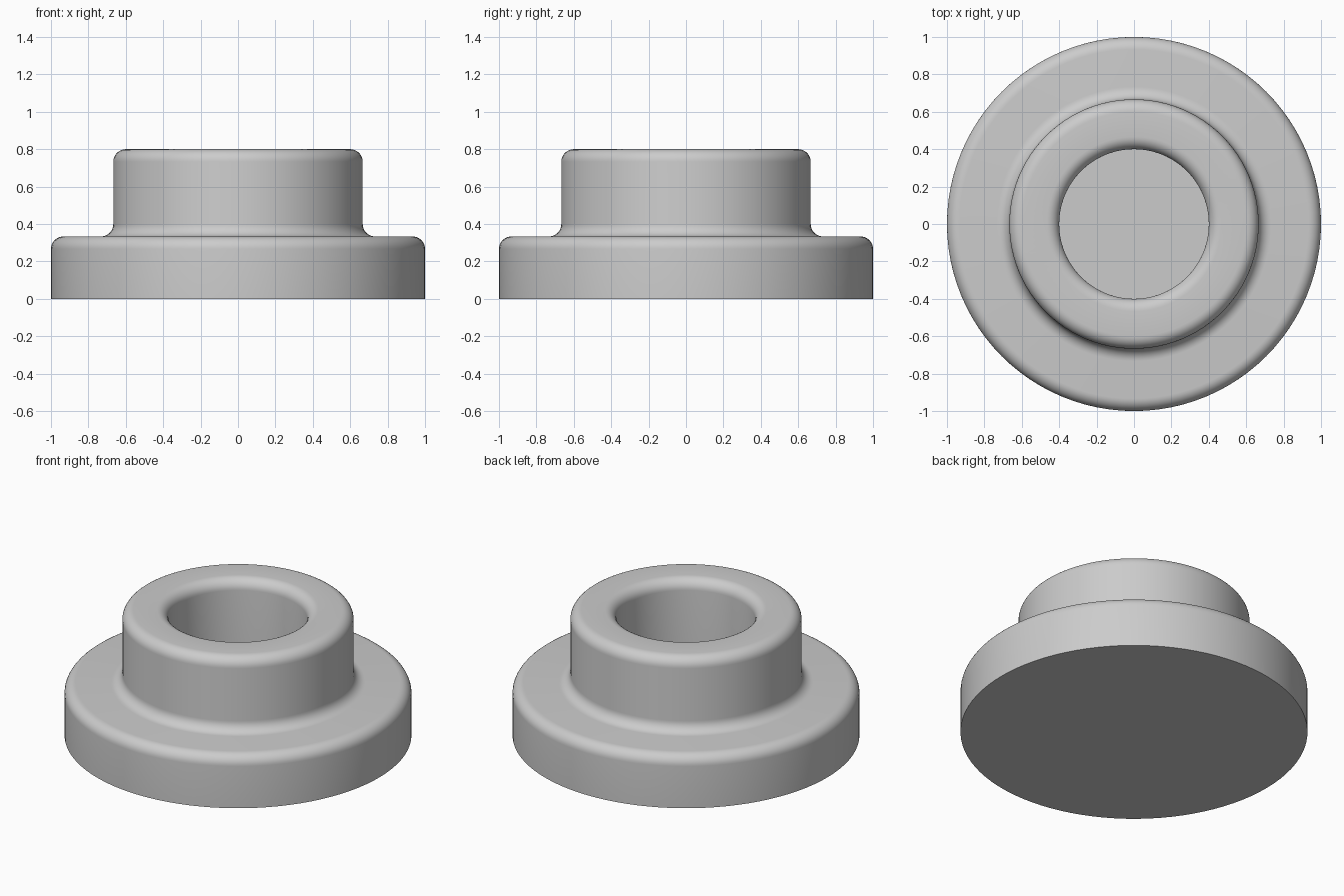
import bpy
import bmesh
import math

cube = bpy.data.objects.get("Cube")
if cube:
    bpy.data.objects.remove(cube, do_unlink=True)

SEGMENTS = 96
UNIT = 1 / 15          # every dimension is a whole number of these
FILLET = 1


def arc(cx, cz, start, end, steps=8):
    """Quarter-round profile points, angles in degrees."""
    points = []
    for i in range(steps + 1):
        a = math.radians(start + (end - start) * i / steps)
        points.append((cx + FILLET * math.cos(a), cz + FILLET * math.sin(a)))
    return points


# Profile from the centre of the underside to the centre of the bore floor
profile = [(0, 0), (15, 0)]
profile += arc(14, 4, 0, 90)         # flange rim
profile += arc(11, 6, 270, 180)      # neck fillet
profile += arc(9, 11, 0, 90)         # outer lip
profile += arc(7, 11, 90, 180)       # bore lip
profile += [(6, 2), (0, 2)]          # blind bore

# Flanged bushing, spun around z
bm = bmesh.new()
verts = [bm.verts.new((r * UNIT, 0, z * UNIT)) for r, z in profile]
edges = [bm.edges.new(pair) for pair in zip(verts, verts[1:])]
bmesh.ops.spin(bm, geom=verts + edges, cent=(0, 0, 0), axis=(0, 0, 1),
               angle=math.tau, steps=SEGMENTS, use_merge=True)
bmesh.ops.remove_doubles(bm, verts=bm.verts, dist=0.0001)
bmesh.ops.recalc_face_normals(bm, faces=bm.faces)
mesh = bpy.data.meshes.new("flanged_bushing")
bm.to_mesh(mesh)
bm.free()

bushing = bpy.data.objects.new("flanged_bushing", mesh)
bpy.context.collection.objects.link(bushing)

# Plain grey
grey = bpy.data.materials.new("plain_grey")
grey.use_nodes = True
colour = (0.6, 0.6, 0.6, 1)
grey.diffuse_color = colour
grey.node_tree.nodes["Principled BSDF"].inputs["Base Color"].default_value = colour
mesh.materials.append(grey)

bpy.ops.object.select_all(action="DESELECT")
bushing.select_set(True)
bpy.context.view_layer.objects.active = bushing
bpy.ops.object.shade_smooth_by_angle(angle=math.radians(35))
